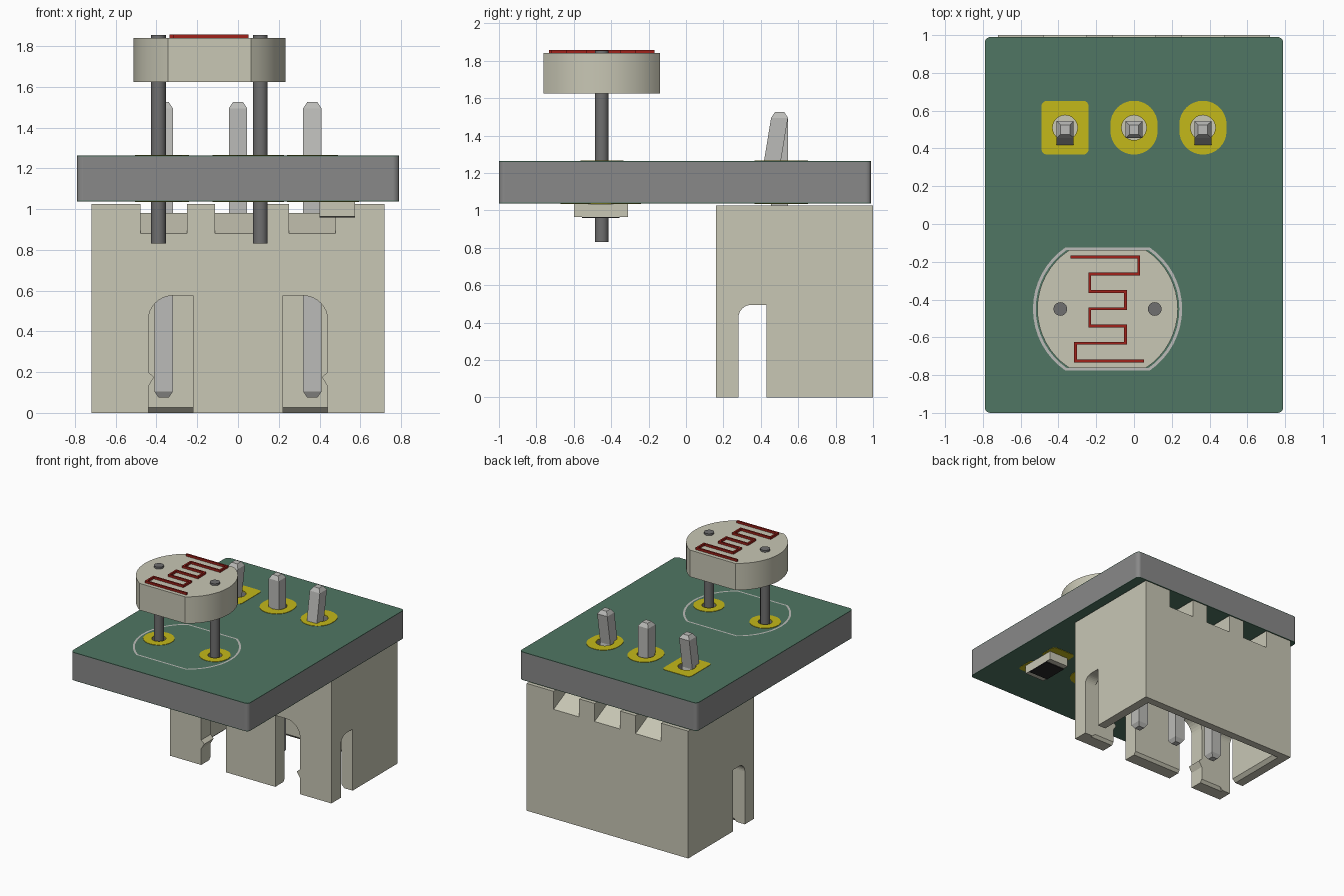
import bpy, bmesh
from math import sin, cos, pi, asin
from mathutils import Vector

if "Cube" in bpy.data.objects:
    bpy.data.objects.remove(bpy.data.objects["Cube"])


def mat(name, r, g, b):
    m = bpy.data.materials.new(name)
    m.diffuse_color = (r, g, b, 1)
    m.use_nodes = True
    m.node_tree.nodes["Principled BSDF"].inputs["Base Color"].default_value = m.diffuse_color
    return m


BEIGE = mat("beige_plastic", 0.58, 0.57, 0.46)
GREEN = mat("solder_mask", 0.08, 0.18, 0.125)
COPPER = mat("copper", 0.55, 0.48, 0.01)
METAL = mat("pin_metal", 0.5, 0.5, 0.48)
DARK = mat("lead_metal", 0.16, 0.16, 0.16)
RED = mat("track_red", 0.35, 0.015, 0.01)
BLACK = mat("black", 0.02, 0.02, 0.02)
WHITE = mat("silk", 0.5, 0.5, 0.48)
BOARD = mat("board_edge", 0.25, 0.25, 0.25)


def finish(name, bm, m=None, smooth=False):
    bmesh.ops.recalc_face_normals(bm, faces=bm.faces)
    me = bpy.data.meshes.new(name)
    bm.to_mesh(me)
    bm.free()
    ob = bpy.data.objects.new(name, me)
    bpy.context.collection.objects.link(ob)
    if m:
        me.materials.append(m)
    if smooth:
        bpy.context.view_layer.objects.active = ob
        bpy.ops.object.select_all(action='DESELECT')
        ob.select_set(True)
        bpy.ops.object.shade_smooth_by_angle(angle=0.6)
    return ob


def add_prism(bm, pts, lo, hi, axis='z'):
    """Extrude a 2D outline along an axis."""
    put = {'x': lambda u, v, w: (w, u, v), 'y': lambda u, v, w: (u, w, v),
           'z': lambda u, v, w: (u, v, w)}[axis]
    a, b = ([bm.verts.new(put(u, v, w)) for u, v in pts] for w in (lo, hi))
    bm.faces.new(a)
    bm.faces.new(b)
    for i in range(len(a)):
        j = (i + 1) % len(a)
        bm.faces.new((a[i], a[j], b[j], b[i]))


def prism(name, pts, lo, hi, m=None, axis='z', smooth=False):
    bm = bmesh.new()
    add_prism(bm, pts, lo, hi, axis)
    return finish(name, bm, m, smooth)


def rect(x0, x1, y0, y1):
    return [(x0, y0), (x1, y0), (x1, y1), (x0, y1)]


def arc(cx, cy, r, a0, a1, n):
    return [(cx + r * cos(a0 + (a1 - a0) * i / n), cy + r * sin(a0 + (a1 - a0) * i / n))
            for i in range(n + 1)]


def rrect(cx, cy, w, h, r, n=8):
    pts = []
    for k, (sx, sy) in enumerate(((1, 1), (-1, 1), (-1, -1), (1, -1))):
        pts += arc(cx + sx * (w / 2 - r), cy + sy * (h / 2 - r), r, k * pi / 2, (k + 1) * pi / 2, n)
    return pts


def circle(cx, cy, r, n=24):
    return arc(cx, cy, r, 0, 2 * pi, n)[:-1]


def loft(name, sections, m):
    """Square sections (x, y, z, half width x, half width y) joined in a chain."""
    bm = bmesh.new()
    rings = [[bm.verts.new((x + sx * hx, y + sy * hy, z)) for sx, sy in ((-1, -1), (1, -1), (1, 1), (-1, 1))]
             for x, y, z, hx, hy in sections]
    for a, b in zip(rings, rings[1:]):
        for i in range(4):
            bm.faces.new((a[i], a[(i + 1) % 4], b[(i + 1) % 4], b[i]))
    bm.faces.new(rings[0])
    bm.faces.new(rings[-1])
    return finish(name, bm, m)


def cut(ob, *cutters):
    for c in cutters:
        c.hide_render = True
        md = ob.modifiers.new("cut", 'BOOLEAN')
        md.operation, md.solver, md.object = 'DIFFERENCE', 'EXACT', c
    bpy.context.view_layer.update()
    me = bpy.data.meshes.new_from_object(ob.evaluated_get(bpy.context.evaluated_depsgraph_get()))
    ob.modifiers.clear()
    ob.data = me


PINS = (-0.365, 0, 0.365)
PY, LY = 0.51, -0.45
LEADS = (-0.39, 0.11)

# drill holes shared by all board layers
bm = bmesh.new()
for x in PINS:
    add_prism(bm, circle(x, PY, 0.066), 0.9, 1.4)
for x in LEADS:
    add_prism(bm, circle(x, LY, 0.052), 0.9, 1.4)
drill = finish("drill_cutter", bm)

# board core
outline = rrect(0, -0.005, 1.58, 1.99, 0.03, 5)
cut(prism("board_core", outline, 1.042, 1.258, BOARD), drill)

# copper plane, mask and pads on both faces
for side in ("top", "bottom"):
    def zz(a, b):
        return (a, b) if side == "top" else (2.3 - b, 2.3 - a)
    cut(prism(side + "_copper_plane", rrect(0, 0, 1.44, 1.84, 0.02), *zz(1.258, 1.261), COPPER), drill)
    cut(prism(side + "_mask", outline, *zz(1.258, 1.263), GREEN), drill)
    bm = bmesh.new()
    z = zz(1.261, 1.266)
    add_prism(bm, rrect(PINS[0], PY, 0.25, 0.285, 0.03), *z)
    for x in PINS[1:]:
        add_prism(bm, rrect(x, PY, 0.25, 0.285, 0.1249), *z)
    for x in LEADS:
        add_prism(bm, circle(x, LY, 0.115), *z)
    if side == "bottom":
        for y in (-0.59, -0.32):
            add_prism(bm, rrect(0.488, y, 0.21, 0.16, 0.03), *z)
    cut(finish(side + "_pads", bm, COPPER), drill)
bpy.data.objects.remove(drill)


def lens(r, h, cx=-0.14, cy=-0.45):
    t = asin(h / r)
    return arc(cx, cy, r, -t, t, 16) + arc(cx, cy, r, pi - t, pi + t, 16)


# printed outline under the light sensor
bm = bmesh.new()
o, i_ = ([bm.verts.new((x, y, 1.2645)) for x, y in lens(r, h)] for r, h in ((0.395, 0.326), (0.38, 0.313)))
for k in range(len(o)):
    j = (k + 1) % len(o)
    bm.faces.new((o[k], o[j], i_[j], i_[k]))
finish("sensor_outline", bm, WHITE)

# light sensor: body, leads and zigzag track
prism("sensor_body", lens(0.372, 0.312), 1.625, 1.84, BEIGE, smooth=True)
for x in LEADS:
    prism("sensor_lead", circle(x, LY, 0.036), 0.832, 1.855, DARK, smooth=True)
xs = (-0.33, 0.025, -0.235, -0.045, -0.235, -0.045, -0.31, 0.045)
ys = (-0.175, -0.265, -0.357, -0.448, -0.54, -0.632, -0.725)
bm = bmesh.new()
w = 0.007
for k, y in enumerate(ys):
    a, b = sorted(xs[k:k + 2])
    add_prism(bm, rect(a - w, b + w, y - w, y + w), 1.84, 1.857)
    if k < 6:
        add_prism(bm, rect(xs[k + 1] - w, xs[k + 1] + w, ys[k + 1] - w, y + w), 1.84, 1.857)
finish("sensor_track", bm, RED)

# chip resistor under the board
prism("chip_resistor", rect(0.4, 0.575, -0.6, -0.31), 0.965, 1.034, BEIGE)
prism("chip_resistor_face", rect(0.4, 0.575, -0.555, -0.355), 0.959, 0.966, BLACK)

# connector housing, open at the bottom
housing = prism("connector_housing", rect(-0.72, 0.72, 0.16, 1.0), 0, 1.025, BEIGE)
cutters = [prism("cavity_cutter", rect(-0.62, 0.62, 0.28, 0.91), -0.1, 0.8),
           loft("rim_chamfer_cutter", [(0, 0.605, -0.03, 0.68, 0.365), (0, 0.595, 0.03, 0.615, 0.31)], None)]
for s in (-1, 1):
    # front latch slots with a small catch on the outer edge
    slot = [(0.22, -0.1), (0.22, 0.575)] + arc(0.32, 0.455, 0.12, pi / 2, 0, 8) + \
           [(0.44, 0.2), (0.412, 0.175), (0.44, 0.13), (0.44, -0.1)]
    cutters.append(prism("front_slot_cutter", [(s * x, z) for x, z in slot], 0.1, 0.4, axis='y'))
    # side slots
    side_slot = [(0.28, -0.1), (0.43, -0.1), (0.43, 0.495)] + arc(0.35, 0.425, 0.07, pi / 2, pi, 8)
    cutters.append(prism("side_slot_cutter", side_slot, min(s * 0.5, s * 0.9), max(s * 0.5, s * 0.9), axis='x'))
# sloped troughs across the housing top
for x in PINS:
    trough = [(0.1, 0.88), (0.16, 0.88), (0.36, 0.98), (0.8, 0.98), (1.0, 0.88), (1.1, 0.88), (1.1, 1.1), (0.1, 1.1)]
    cutters.append(prism("trough_cutter", trough, x - 0.114, x + 0.114, axis='x'))
cut(housing, *cutters)
for c in cutters:
    bpy.data.objects.remove(c)

# contact pins, the outer two kinked at the board
for x in PINS:
    k = 0.46 if x else 0.5
    path = [(0.5, 0.075, 0.025), (0.5, 0.105, 0.045), (0.5, 1.04, 0.045), (k, 1.25, 0.045),
            (0.5, 1.495, 0.045), (0.5, 1.525, 0.025)]
    loft("contact_pin", [(x, y, z, h, h) for y, z, h in path], METAL)
